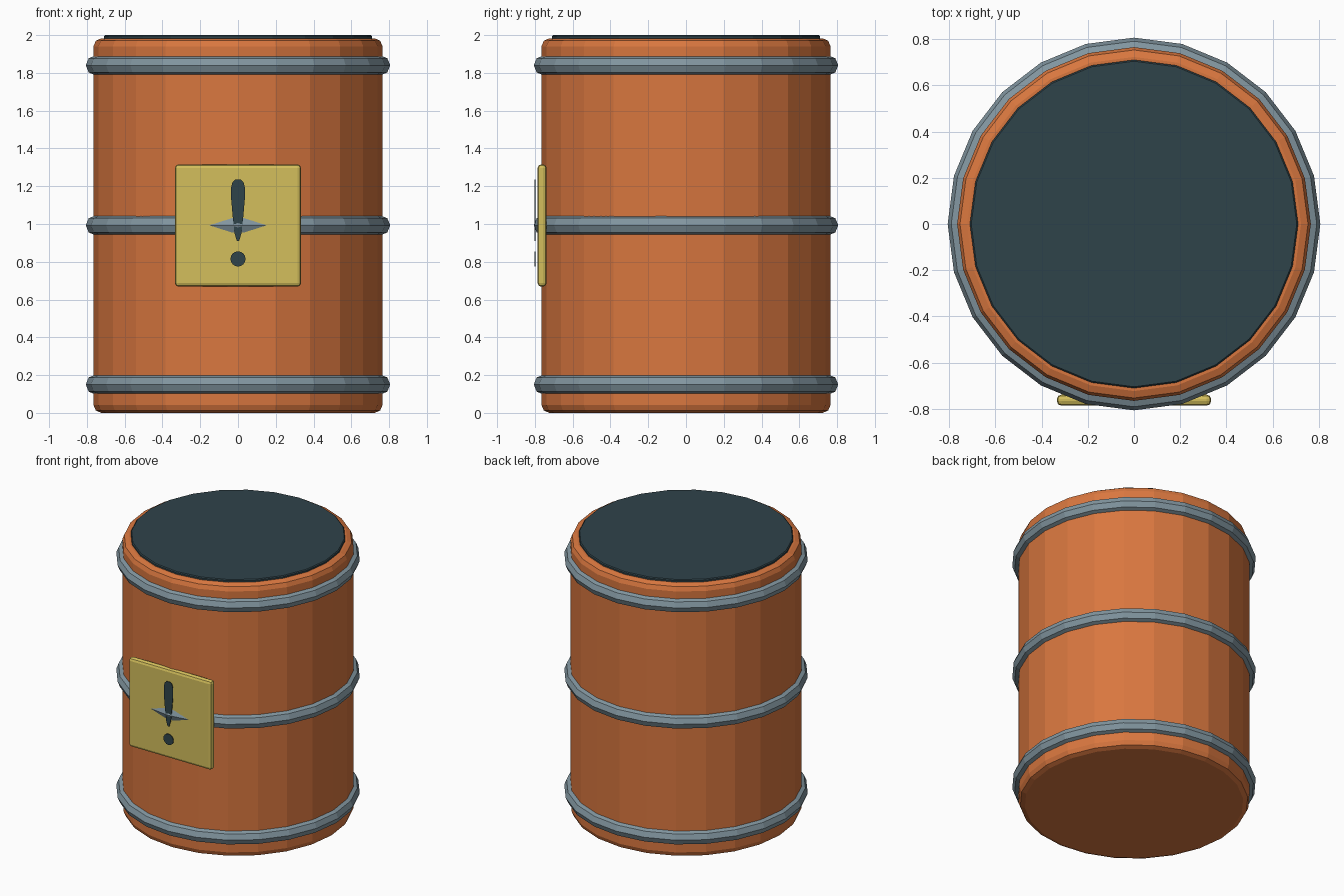
import bpy, bmesh, math

if "Cube" in bpy.data.objects:
    bpy.data.objects.remove(bpy.data.objects["Cube"])

SIDES = 24


def material(name, rgb):
    def linear(c):
        c /= 255
        return c / 12.92 if c <= 0.04045 else ((c + 0.055) / 1.055) ** 2.4
    m = bpy.data.materials.new(name)
    m.diffuse_color = (*[linear(c) for c in rgb], 1)
    m.use_nodes = True
    m.node_tree.nodes["Principled BSDF"].inputs["Base Color"].default_value = m.diffuse_color
    return m


orange = material("orange paint", (217, 119, 63))
steel = material("grey steel", (130, 150, 160))
dark = material("dark slate", (47, 67, 74))
yellow = material("sign yellow", (212, 191, 92))


def finish(name, mat, bevel=0, segments=2):
    ob = bpy.context.object
    ob.name = ob.data.name = name
    ob.data.materials.append(mat)
    if bevel:
        mod = ob.modifiers.new("rounded rim", 'BEVEL')
        mod.width = bevel
        mod.segments = segments
        mod.limit_method = 'ANGLE'
        mod.angle_limit = math.radians(40)
    return ob


def cylinder(name, radius, z0, z1, mat, bevel, segments):
    bpy.ops.mesh.primitive_cylinder_add(vertices=SIDES, radius=radius, depth=z1 - z0,
                                        location=(0, 0, (z0 + z1) / 2))
    return finish(name, mat, bevel, segments)


def plate(name, outline, y0, y1, mat):
    """Flat outline of (x, z) points, extruded from y0 (front) to y1."""
    bm = bmesh.new()
    face = bm.faces.new([bm.verts.new((x, y0, z)) for x, z in outline])
    ext = bmesh.ops.extrude_face_region(bm, geom=[face])
    for v in ext["geom"]:
        if isinstance(v, bmesh.types.BMVert):
            v.co.y = y1
    bmesh.ops.recalc_face_normals(bm, faces=bm.faces)
    me = bpy.data.meshes.new(name)
    bm.to_mesh(me)
    bm.free()
    ob = bpy.data.objects.new(name, me)
    bpy.context.collection.objects.link(ob)
    me.materials.append(mat)
    return ob


# Barrel body and lid
cylinder("barrel_body", 0.765, 0.0, 1.983, orange, 0.042, 2)
cylinder("lid", 0.71, 1.95, 2.0, dark, 0.006, 1)

# Three hoops
for label, z in (("bottom", 0.15), ("middle", 0.993), ("top", 1.84)):
    bpy.ops.mesh.primitive_torus_add(major_segments=SIDES, minor_segments=8, major_radius=0.753,
                                     minor_radius=0.053, location=(0, 0, z))
    finish(label + "_hoop", steel)

# Square sign on the front, cut through by the middle hoop
bpy.ops.mesh.primitive_cube_add(size=1, location=(0, -0.762, 0.992))
sign = bpy.context.object
sign.scale = (0.668, 0.048, 0.648)
bpy.ops.object.transform_apply(location=False, rotation=False, scale=True)
finish("sign_board", yellow, 0.02, 2)

# Warning mark: tapered stroke and round dot
right = [(0.006, 0.91), (0.018, 0.95), (0.028, 1.04), (0.036, 1.13),
         (0.036, 1.195), (0.029, 1.222), (0.014, 1.235)]
stroke = right + [(-x, z) for x, z in reversed(right)]
plate("mark_stroke", stroke, -0.801, -0.797, dark)
dot = [(0.04 * math.cos(a), 0.815 + 0.04 * math.sin(a))
       for a in (math.tau * i / 16 for i in range(16))]
plate("mark_dot", dot, -0.801, -0.797, dark)
